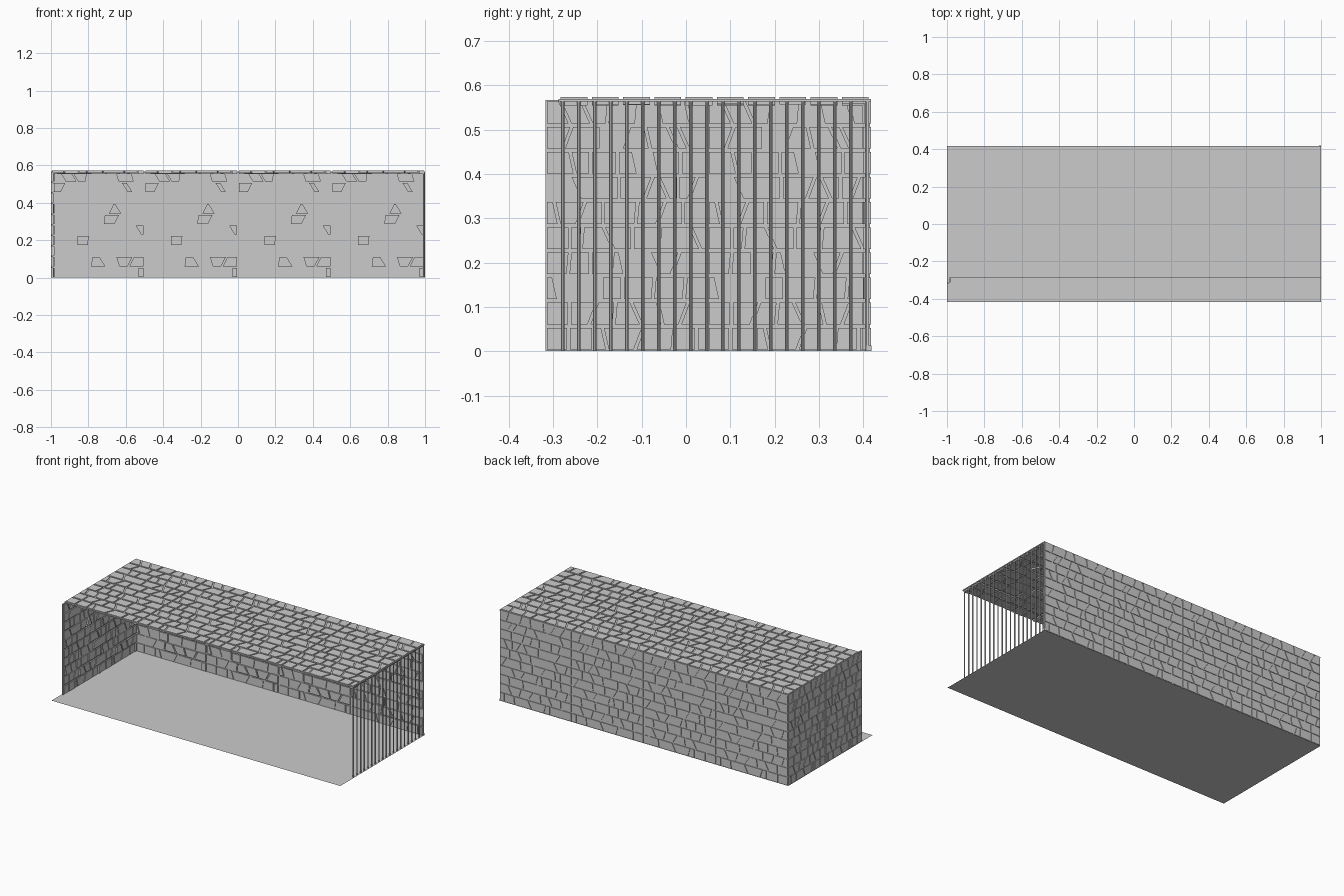
import bpy, bmesh, math, random
from mathutils import Vector

if "Cube" in bpy.data.objects:
    bpy.data.objects.remove(bpy.data.objects["Cube"])


def finish(name, bm):
    bmesh.ops.recalc_face_normals(bm, faces=bm.faces[:])
    me = bpy.data.meshes.new(name)
    bm.to_mesh(me)
    bm.free()
    ob = bpy.data.objects.new(name, me)
    bpy.context.collection.objects.link(ob)
    return ob


def prism(bm, quad, n0, n1, place):
    """Six-sided block from a quad in wall coordinates, between two depths."""
    lo = [bm.verts.new(place(u, v, n0)) for u, v in quad]
    hi = [bm.verts.new(place(u, v, n1)) for u, v in quad]
    bm.faces.new(lo[::-1])
    bm.faces.new(hi)
    for i in range(4):
        j = (i + 1) % 4
        bm.faces.new((lo[i], lo[j], hi[j], hi[i]))


def stone_tile(seed, rows=10):
    """Repeating unit tile of stones with slanted joints: (quad, inner depth)."""
    rng = random.Random(seed)
    stones = []
    for r in range(rows):
        v0, v1 = (r + 0.07) / rows, (r + 0.93) / rows
        widths = [rng.choice((0.5, 1.0, 1.1, 1.5)) for _ in range(7)]
        total, x, joints = sum(widths), 0.0, [(0.0, 0.0)]
        for w in widths[:-1]:
            x += w / total
            s = rng.choice((0, 0, 0.006, -0.015, 0.025, -0.03))
            joints.append((x - s, x + s))
        joints.append((1.0, 1.0))
        for a, b in zip(joints, joints[1:]):
            g = 0.009
            quad = [(a[0] + g, v0), (b[0] - g, v0), (b[1] - g, v1), (a[1] + g, v1)]
            stones.append((quad, rng.uniform(0.013, 0.019)))
    return stones


def stone_wall(name, width, height, tiles, place, seed=4):
    """Mortar slab with tiled stones standing proud on both sides."""
    bm = bmesh.new()
    prism(bm, [(0, 0), (width, 0), (width, height), (0, height)], 0.004, 0.010, place)
    tile, w = stone_tile(seed), width / tiles
    for t in range(tiles):
        for quad, depth in tile:
            q = [((t + u) * w, v * height) for u, v in quad]
            prism(bm, q, 0.0, depth, place)
    return finish(name, bm)


# floor sheet
bm = bmesh.new()
bm.faces.new([bm.verts.new(p) for p in
              ((-1, -0.417, 0), (1, -0.417, 0), (1, 0.417, 0), (-1, 0.417, 0))])
finish("floor", bm)

# stone back wall, left wall and ceiling (depth runs inwards from the outside)
stone_wall("back_wall", 2.0, 0.567, 4, lambda u, v, n: Vector((u - 1, 0.417 - n, v)))
stone_wall("left_wall", 0.732, 0.567, 2, lambda u, v, n: Vector((-1 + n, u - 0.317, v)))
stone_wall("ceiling", 2.0, 0.705, 4, lambda u, v, n: Vector((u - 1, v - 0.288, 0.573 - n)))

# row of round bars closing the right side
bm = bmesh.new()
count, y0, y1, top = 20, -0.278, 0.408, 0.563
for i in range(count):
    y = y0 + (y1 - y0) * i / (count - 1)
    made = bmesh.ops.create_cone(bm, cap_ends=True, segments=10, radius1=0.004,
                                 radius2=0.004, depth=top)
    bmesh.ops.translate(bm, verts=made["verts"], vec=(0.994, y, top / 2))
finish("prison_bars", bm)

# small sill at the foot of the rear right corner
bm = bmesh.new()
prism(bm, [(-0.009, 0), (0.004, 0), (0.004, 0.013), (-0.009, 0.013)], 0.0, 0.012,
      lambda u, v, n: Vector((1 - n, 0.415 + u, v)))
finish("corner_foot", bm)
